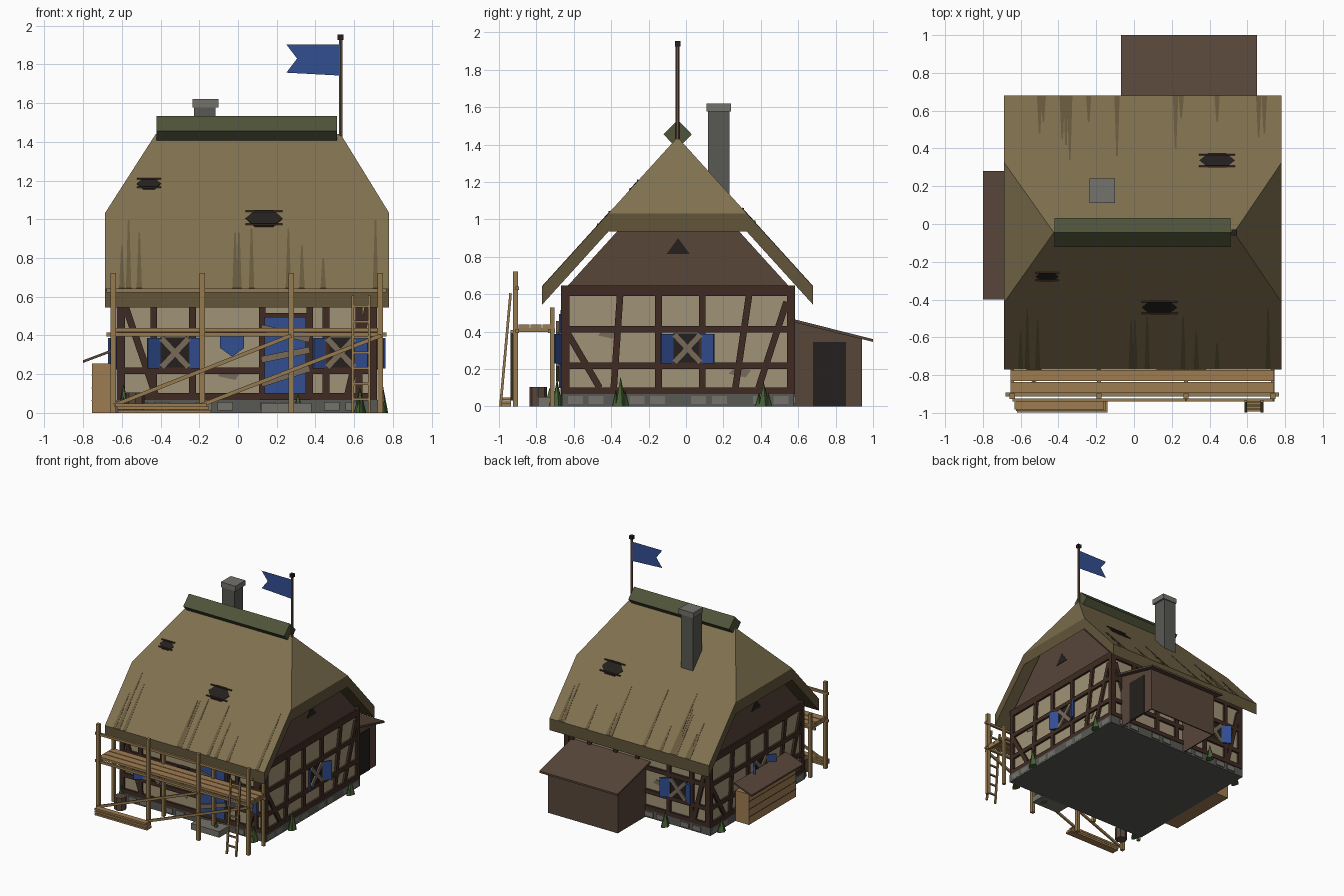
import bpy, bmesh, math
from mathutils import Matrix, Vector

if "Cube" in bpy.data.objects:
    bpy.data.objects.remove(bpy.data.objects["Cube"])

parts = {}
I = Matrix.Identity(4)
CX, CY = 0.045, -0.042            # house centre


def bm_of(name, col):
    if name not in parts:
        parts[name] = (bmesh.new(), col)
    return parts[name][0]


def box(name, col, x0, x1, y0, y1, z0, z1, M=I):
    m = M @ Matrix.Translation(((x0+x1)/2, (y0+y1)/2, (z0+z1)/2)) @ Matrix.Diagonal((abs(x1-x0), abs(y1-y0), abs(z1-z0), 1))
    bmesh.ops.create_cube(bm_of(name, col), size=1, matrix=m)


def bar(name, col, p, q, dy, dz, M=I):
    """Box running from p to q with section dy by dz."""
    p, q = Vector(p), Vector(q)
    x = (q-p).normalized()
    ref = Vector((0, 1, 0)) if abs(x.y) < 0.95 else Vector((0, 0, -1))
    z = x.cross(ref).normalized()
    y = z.cross(x)
    R = Matrix((x, y, z)).transposed().to_4x4()
    m = M @ Matrix.Translation((p+q)/2) @ R @ Matrix.Diagonal(((q-p).length, dy, dz, 1))
    bmesh.ops.create_cube(bm_of(name, col), size=1, matrix=m)


def prism(name, col, pts, vec, M=I):
    """Polygon extruded along vec."""
    bm = bm_of(name, col)
    a = [bm.verts.new(M @ Vector(p)) for p in pts]
    b = [bm.verts.new(M @ (Vector(p)+Vector(vec))) for p in pts]
    f = [bm.faces.new(a), bm.faces.new(b[::-1])]
    n = len(a)
    f += [bm.faces.new((a[i], b[i], b[(i+1) % n], a[(i+1) % n])) for i in range(n)]
    bmesh.ops.recalc_face_normals(bm, faces=f)


def cone(name, col, x, y, z0, z1, r1, r2, n):
    bmesh.ops.create_cone(bm_of(name, col), cap_ends=True, segments=n, radius1=r1, radius2=r2,
                          depth=z1-z0, matrix=Matrix.Translation((x, y, (z0+z1)/2)))


TIMBER, PLASTER, BLUE, DARK = (62, 43, 34), (160, 146, 118), (50, 78, 146), (36, 32, 30)
THATCH, EDGE, STAIN, STONE, LIGHT = (128, 113, 80), (98, 85, 58), (104, 90, 62), (88, 88, 84), (116, 114, 108)
SCAF, PLANK, BROWN, MOSS, GREY = (150, 122, 78), (158, 124, 82), (88, 70, 58), (80, 84, 58), (120, 106, 90)

# body and foundation
box("foundation", STONE, CX-.675, CX+.675, CY-.62, CY+.62, 0, .066)
box("plaster_walls", PLASTER, CX-.655, CX+.655, CY-.608, CY+.608, .06, .64)


def wall(k, off):
    return Matrix.Translation((CX, CY, 0)) @ Matrix.Rotation(k*math.pi/2, 4, 'Z') @ Matrix.Translation((0, -off, 0))


def beam(M, u0, z0, u1, z1, w=.035):
    bar("timber_frame", TIMBER, (u0, -.004, z0), (u1, -.004, z1), .026, w, M)


def window(M, c):
    box("window_openings", DARK, c-.078, c+.078, -.012, .01, .23, .39, M)
    for s in (-1, 1):
        bar("shutters", BLUE, (c+s*.078, -.014, .308), (c+s*.142, -.056, .308), .012, .158, M)
        bar("window_boards", GREY, (c-s*.07, -.02, .235), (c+s*.07, -.02, .385), .012, .032, M)


# half-timber frame on all four walls
F, R, B, L = wall(0, .608), wall(1, .655), wall(2, .608), wall(3, .655)
for M, h in ((F, .655), (R, .608), (B, .655), (L, .608)):
    for z, w in ((.084, .036), (.218, .035), (.412, .035), (.618, .056)):
        beam(M, -h-.01, z, h+.01, z, w)
    for s in (-1, 1):
        beam(M, s*(h-.006), .066, s*(h-.006), .64, .04)
    for x in range(-5, 6):
        if x % 3:
            box("foundation_stones", LIGHT, x*.11-.04, x*.11+.04, -.021, 0, .012, .055, M)
for M in (R, L):
    window(M, .05)
    for u in (-.105, .13):
        beam(M, u, .08, u, .6)
    beam(M, -.345, .09, -.31, .6)
    beam(M, .305, .09, .38, .6)
    beam(M, -.59, .39, -.42, .1)
    beam(M, .58, .56, .43, .1)
for M, us, ws in ((F, (-.48, -.28, .08, .325, .41, .58), (-.37, .485)), (B, (-.44, -.2, 0, .29, .5), (.38,))):
    for u in us:
        beam(M, u, .08, u, .6)
    for c in ws:
        window(M, c)
    beam(M, -.63, .56, -.47, .09)
    beam(M, .63, .56, .52, .09)

# exposed plaster patches
for M, u, z in ((F, -.09, .19), (R, .33, .175), (R, -.37, .38), (B, .2, .3)):
    prism("plaster_damage", GREY, [(u-.06, -.004, z), (u+.03, -.004, z-.02), (u+.06, -.004, z+.02), (u-.03, -.004, z+.03)], (0, .004, 0), M)

# boarded front door, step and hanging shield
box("door_frame", TIMBER, .11, .375, -.672, -.64, .066, .515)
box("door", BLUE, .137, .35, -.68, -.64, .1, .495)
for z, t in ((.19, .04), (.3, .025), (.41, -.03)):
    bar("door_boards", GREY, (.12, -.687, z-t), (.37, -.687, z+t), .014, .034)
box("door_step", LIGHT, .12, .38, -.79, -.655, 0, .05)
prism("shield_sign", BLUE, [(-.092, -.69, .41), (.032, -.69, .41), (.032, -.69, .335), (-.03, -.69, .29), (-.092, -.69, .335)], (0, .018, 0))
box("sign_bracket", DARK, -.075, .015, -.688, -.65, .41, .432)

# gable boards with triangular vents
for s in (-1, 1):
    x = CX+s*.63
    prism("gable_boards", BROWN, [(x, CY-.595, .64), (x, CY+.595, .64), (x, CY+.25, 1.02), (x, CY-.25, 1.02)], (s*.03, 0, 0))
    prism("gable_vents", DARK, [(x, CY-.062, .815), (x, CY+.062, .815), (x, CY, .9)], (s*.034, 0, 0))

# half-hipped thatch roof, darker on its cut edge and underside
RY, SL = -.045, 1.103


def slope(x, y, e=0):
    return (x, y, 1.44-SL*abs(y-RY)+e)


bm = bm_of("thatch_roof", THATCH)
X0, X1, A0, A1 = -.687, .781, -.425, .53
v = [bm.verts.new(p) for p in (slope(A0, RY), slope(A1, RY),
     slope(X1, RY-.37), slope(X1, RY-.725), slope(X0, RY-.725), slope(X0, RY-.37),
     slope(X1, RY+.37), slope(X1, RY+.725), slope(X0, RY+.725), slope(X0, RY+.37))]
top = [bm.faces.new([v[i] for i in f]) for f in ((0, 5, 4, 3, 2, 1), (1, 6, 7, 8, 9, 0), (1, 2, 6), (0, 9, 5))]
low = bmesh.ops.extrude_face_region(bm, geom=top, use_keep_orig=True)
bmesh.ops.translate(bm, verts=[g for g in low["geom"] if isinstance(g, bmesh.types.BMVert)], vec=(0, 0, -.097))
for f in bm.faces:
    f.material_index = 0 if f in top else 1
bmesh.ops.recalc_face_normals(bm, faces=bm.faces)

# mossy ridge cap
prism("ridge_cap", MOSS, [(A0+.005, RY, 1.378), (A0+.005, RY-.076, 1.455), (A0+.005, RY, 1.532), (A0+.005, RY+.076, 1.455)], (.93, 0, 0))

# weather streaks on the thatch: x, length across the slope
FRONT = ((-.6, .2), (-.565, .32), (-.51, .26), (-.015, .26), (.005, .26), (.07, .28), (.26, .28), (.33, .2), (.44, .14), (.71, .32))
BACK = ((-.5, .2), (-.48, .14), (-.38, .23), (-.36, .26), (-.34, .34), (-.24, .14), (-.09, .32), (.22, .28), (.25, .12), (.44, .14), (.66, .22), (.69, .2))
for s, rows in ((-1, FRONT), (1, BACK)):
    for x, d in rows:
        e, t = RY+s*.724, RY+s*(.724-d)
        prism("thatch_streaks", STAIN, [slope(x-.014, e), slope(x+.014, e), slope(x+.004, t), slope(x-.004, t)], (0, 0, .003))

# holes in the thatch with exposed battens
for x, y, w in ((.135, -.442, .095), (-.46, -.279, .062), (.44, .337, .095)):
    h = w*.4
    prism("thatch_holes", DARK, [slope(x+a*w, y+b*h) for a, b in ((-1, 0), (-.5, -1), (.5, -1), (1, 0), (.5, 1), (-.5, 1))], (0, 0, .004))
    for k in (-.8, .8):
        bar("roof_battens", TIMBER, slope(x-w, y+k*h, .005), slope(x+w, y+k*h, .005), .008, .008)

# chimney
box("chimney", STONE, -.228, -.115, .117, .233, 1.05, 1.59)
box("chimney_cap", LIGHT, -.235, -.1, .11, .24, 1.578, 1.62)

# flagpole and swallowtail flag
cone("flagpole", (104, 82, 64), .53, RY, 1.40, 1.93, .01, .01, 6)
box("flagpole_finial", DARK, .515, .545, RY-.015, RY+.015, 1.925, 1.953)
prism("flag", BLUE, [(.528, RY, 1.902), (.25, RY, 1.902), (.305, RY, 1.83), (.25, RY, 1.757), (.528, RY, 1.742)], (0, .001, 0))

# rear shed: three walls, sloping roof and a door on the right
for x in (-.03, .6):
    prism("rear_shed_walls", BROWN, [(x, .57, 0), (x, .94, 0), (x, .94, .36), (x, .57, .452)], (.01, 0, 0))
box("rear_shed_walls", BROWN, -.02, .6, .93, .94, 0, .36)
prism("rear_shed_roof", BROWN, [(-.07, .57, .452), (-.07, 1.0, .345), (-.07, 1.0, .36), (-.07, .57, .468)], (.72, 0, 0))
box("rear_shed_door", DARK, .605, .616, .68, .855, 0, .345)

# plank lean-to on the left side
box("side_store", PLANK, -.755, -.63, -.37, .25, 0, .255)
for i in range(1, 4):
    box("side_store_joints", TIMBER, -.757, -.75, -.37, .25, i*.064-.002, i*.064+.002)
prism("side_store_roof", BROWN, [(-.8, -.4, .258), (-.64, -.4, .318), (-.64, -.4, .332), (-.8, -.4, .272)], (0, .68, 0))

# scaffold
for x in (-.645, -.185, .275, .735):
    box("scaffold_posts", SCAF, x-.014, x+.014, -.926, -.898, 0, .722)
    box("scaffold_posts", SCAF, x-.012, x+.012, -.726, -.702, 0, .53)
    box("scaffold_putlogs", SCAF, x-.01, x+.01, -.92, -.7, .398, .418)
for z in (.404, .632):
    box("scaffold_rails", SCAF, -.68, .768, -.912, -.893, z-.01, z+.01)
box("scaffold_rails", SCAF, -.68, .768, -.738, -.722, .394, .414)
for y in (-.866, -.802, -.738):
    box("scaffold_deck", PLANK, -.655, .742, y-.029, y+.029, .418, .438)
for a, b in ((-.64, .275), (-.19, .74)):
    bar("scaffold_braces", SCAF, (a, -.932, .04), (b, -.932, .4), .014, .02)

# ladder
for x in (.592, .678):
    bar("ladder", SCAF, (x, -.992, 0), (x, -.938, .605), .014, .014)
for i in range(7):
    z = .07+i*.08
    box("ladder", SCAF, .592, .678, -.998+z*.09, -.986+z*.09, z-.006, z+.006)

# lumber stack and barrel
for i in range(3):
    box("lumber_stack", PLANK, -.62-.006*i, -.14-.01*i, -.998+i*.008, -.935, i*.017, i*.017+.015)
cone("barrel", BROWN, -.53, -.79, 0, .105, .048, .048, 8)

# weed tufts
for x, y, h in ((-.59, -.69, .15), (.31, -.73, .1), (.63, -.69, .13), (.745, -.35, .16), (.745, .415, .13), (-.25, .63, .13), (-.65, .46, .11)):
    cone("weed_tufts", (70, 96, 52), x, y, 0, h, .032, 0, 5)
    for a in (1.4, 4.6):
        cone("weed_tufts", (70, 96, 52), x+.02*math.cos(a), y+.025*math.sin(a), 0, h*.55, .02, 0, 4)

# turn every part into an object
mats = {}


def material(col):
    if col not in mats:
        mats[col] = bpy.data.materials.new("colour_%d" % len(mats))
        mats[col].diffuse_color = (*[((c/255+.055)/1.055)**2.4 for c in col], 1)
    return mats[col]


for name, (bm, col) in parts.items():
    me = bpy.data.meshes.new(name)
    bm.to_mesh(me)
    bm.free()
    me.materials.append(material(col))
    if name == "thatch_roof":
        me.materials.append(material(EDGE))
    bpy.context.collection.objects.link(bpy.data.objects.new(name, me))

for m in bpy.data.materials:
    if m.users and not m.is_grease_pencil:
        m.use_nodes = True
        m.node_tree.nodes["Principled BSDF"].inputs["Base Color"].default_value = m.diffuse_color
